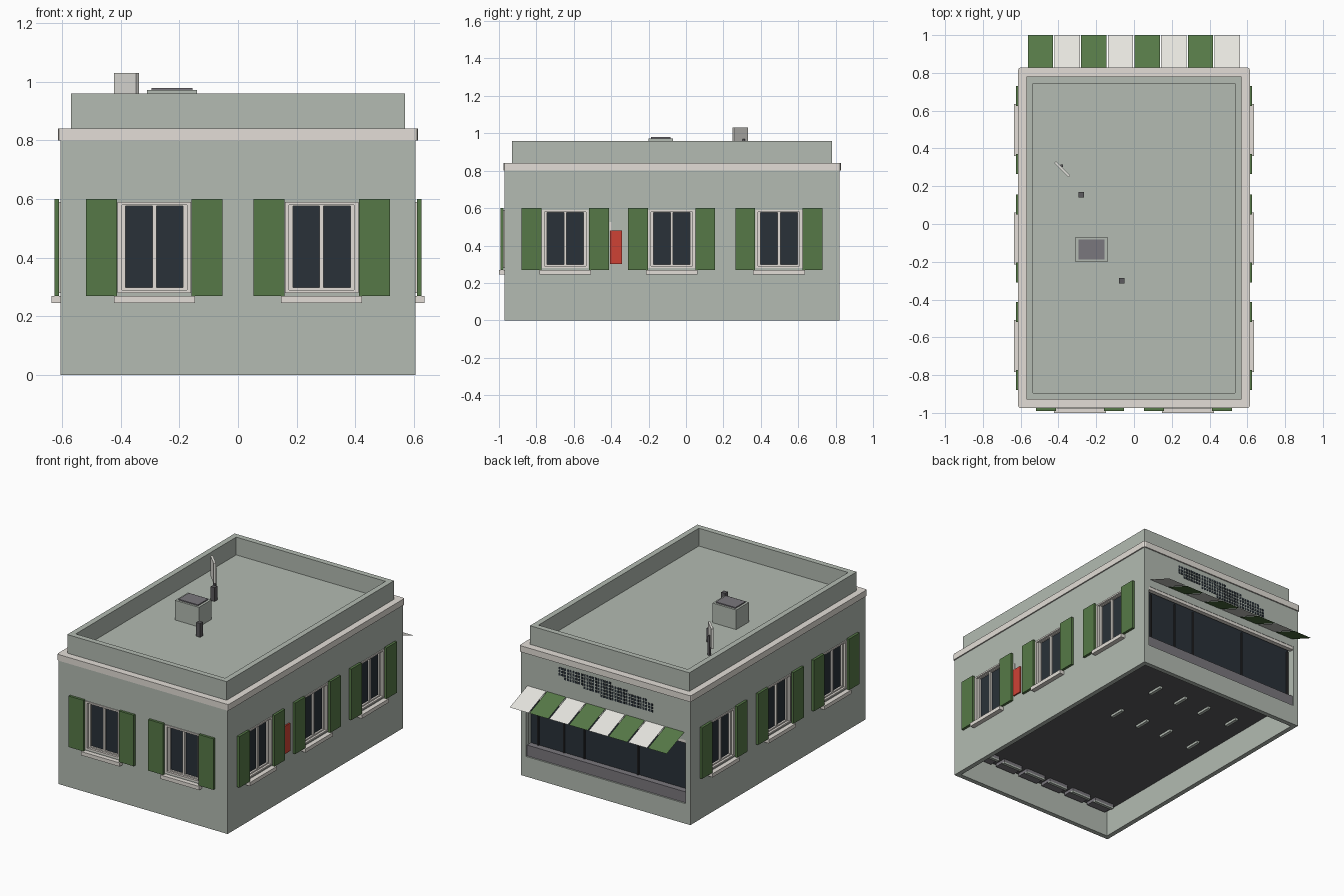
import bpy, bmesh
from math import radians
from mathutils import Matrix

cube = bpy.data.objects.get("Cube")
if cube:
    bpy.data.objects.remove(cube, do_unlink=True)


def material(name, rgb):
    lin = [((c / 255 + 0.055) / 1.055) ** 2.4 for c in rgb] + [1]
    m = bpy.data.materials.new(name)
    m.use_nodes = True
    m.diffuse_color = lin
    m.node_tree.nodes["Principled BSDF"].inputs["Base Color"].default_value = lin
    return m


WALL = material("wall grey green", (179, 187, 178))
TRIM = material("warm stone", (227, 222, 215))
GREEN = material("leaf green", (86, 121, 71))
WHITE = material("awning white", (230, 229, 223))
GLASS = material("dark glass", (41, 49, 56))
RED = material("red", (207, 66, 53))
DARK = material("frame charcoal", (48, 48, 50))
GREY = material("metal grey", (122, 119, 125))
PIPE = material("pipe grey", (92, 91, 94))


def boxes(name, spans, mat, matrix=Matrix()):
    """One object from several (x0, x1, y0, y1, z0, z1) boxes."""
    bm = bmesh.new()
    for x0, x1, y0, y1, z0, z1 in spans:
        size = Matrix.Diagonal((x1 - x0, y1 - y0, z1 - z0, 1))
        mid = Matrix.Translation(((x0 + x1) / 2, (y0 + y1) / 2, (z0 + z1) / 2))
        bmesh.ops.create_cube(bm, size=1, matrix=matrix @ mid @ size)
    mesh = bpy.data.meshes.new(name)
    bm.to_mesh(mesh)
    bm.free()
    mesh.materials.append(mat)
    ob = bpy.data.objects.new(name, mesh)
    bpy.context.collection.objects.link(ob)
    return ob


def ring(x, y0, y1, t, z0, z1):
    """Four walls of thickness t around a rectangle."""
    return [(-x, x, y0, y0 + t, z0, z1), (-x, x, y1 - t, y1, z0, z1),
            (-x, -x + t, y0 + t, y1 - t, z0, z1), (x - t, x, y0 + t, y1 - t, z0, z1)]


def cut(target, cutter):
    cutter.hide_render = True
    cutter.hide_viewport = True
    cutter.display_type = 'WIRE'
    mod = target.modifiers.new("Opening", 'BOOLEAN')
    mod.object = cutter
    mod.solver = 'EXACT'


HALF, FRONT, BACK = 0.605, -0.97, 0.82

# Walls, hollow inside and open underneath
walls = boxes("walls", [(-HALF, HALF, FRONT, BACK, 0, 0.82)], WALL)
cut(walls, boxes("interior_cutter",
                 [(-HALF + .03, HALF - .03, FRONT + .03, BACK - .03, -.1, .79)], WALL))
cut(walls, boxes("shopfront_cutter", [(-.57, .57, .7, .9, .13, .54)], WALL))

# Floor with fittings seen underneath
boxes("floor", [(-HALF + .025, HALF - .025, FRONT + .025, BACK - .035, .17, .19)], PIPE)
boxes("floor_bars", [(x - .01, x + .01, y - .05, y + .05, .155, .17)
                     for x in (.147, -.05, -.235, -.45) for y in (.02, .38)], WALL)
steps = [-.48 + .18 * i for i in range(6)]
boxes("bench_bases", [(x - .07, x + .07, -.93, -.85, .15, .17) for x in steps], GREY)
boxes("bench_bars", [(x - .07, x + .07, -.87, -.85, .14, .15) for x in steps], WALL)

# Cornice with softened corners
cornice = boxes("cornice", [(-HALF - .008, HALF + .008, FRONT - .005, BACK + .008, .80, .84)], TRIM)
bm = bmesh.new()
bm.from_mesh(cornice.data)
upright = [e for e in bm.edges if abs(e.verts[0].co.z - e.verts[1].co.z) > .01]
bmesh.ops.bevel(bm, geom=upright, offset=.012, segments=2, affect='EDGES', profile=.5)
bm.to_mesh(cornice.data)
bm.free()

# Parapet and roof
boxes("parapet", ring(.57, -.93, .78, .036, .83, .96), WALL)
boxes("roof", [(-.55, .55, -.91, .76, .82, .845)], WALL)
boxes("roof_vent", [(-.31, -.14, -.2, -.07, .84, .972)], WALL)
boxes("vent_grille", [(-.295, -.155, -.187, -.083, .97, .979)], GREY)
boxes("roof_pipes", [(x - .014, x + .014, y - .014, y + .014, .84, .935)
                     for x, y in ((-.28, .155), (-.065, -.3))], PIPE)
dish = Matrix.Translation((-.38, .29, 0)) @ Matrix.Rotation(radians(-45), 4, 'Z')
boxes("antenna_panel", [(-.053, .053, -.007, .007, .90, 1.03)], WHITE, dish)
boxes("antenna_post", [(-.39, -.376, .301, .315, .84, .97)], PIPE)


def window(label, x, y, angle):
    """Window facing local -y, its wall surface at local y = 0."""
    place = Matrix.Translation((x, y, 0)) @ Matrix.Rotation(radians(angle), 4, 'Z')
    w, lo, hi = .125, .28, .59
    cut(walls, boxes(label + "_cutter", [(-w, w, -.1, .1, lo, hi)], WALL, place))
    boxes(label + "_frame", [
        (-w, -w + .014, -.006, .04, lo, hi), (w - .014, w, -.006, .04, lo, hi),
        (-w, w, -.006, .04, hi - .01, hi), (-w, w, -.006, .04, lo, lo + .01),
        # Two sashes inside the outer frame
        (-.111, -.098, .008, .03, lo, hi), (.098, .111, .008, .03, lo, hi),
        (-.007, .007, .008, .03, lo, hi),
        (-.111, .111, .008, .03, lo, .298), (-.111, .111, .008, .03, .576, hi)], TRIM, place)
    boxes(label + "_glass", [(-.11, .11, .02, .025, lo, hi)], GLASS, place)
    boxes(label + "_sill", [(-.138, .138, -.03, .01, .246, .27)], TRIM, place)
    boxes(label + "_shutters", [(s * .18 - .053, s * .18 + .053, -.021, -.005, .27, .60)
                                for s in (-1, 1)], GREEN, place)


for i, x in enumerate((-.285, .285)):
    window(f"front_window_{i + 1}", x, FRONT, 0)
for i, y in enumerate((-.646, -.077, .497)):
    window(f"left_window_{i + 1}", HALF, y, 90)
    window(f"right_window_{i + 1}", -HALF, y, -90)

# Red wall cabinet
boxes("wall_cabinet", [(HALF, HALF + .009, -.405, -.343, .30, .48)], RED)
boxes("cabinet_tag", [(HALF, HALF + .005, -.408, -.398, .48, .525)], TRIM)

# Shopfront
boxes("shop_glass", [(-.57, .57, .765, .77, .18, .54)], GLASS)
boxes("shop_mullions", [(x - .005, x + .005, .768, .778, .2, .52)
                        for x in (-.56, -.2, .185, .33, .515)], DARK)
boxes("shop_base", [(-.57, .57, .76, .81, .13, .20)], GREY)
boxes("shop_lintel", [(-.57, .57, .79, BACK - .002, .52, .54)], TRIM)

# Awning of eight thin alternating panels
for i in range(8):
    x0 = -.562 + .1412 * i
    mesh = bpy.data.meshes.new("awning_panel")
    mesh.from_pydata([(x0, BACK, .59), (x0 + .134, BACK, .59),
                      (x0 + .134, 1, .518), (x0, 1, .518)], [], [(0, 3, 2, 1)])
    mesh.materials.append(WHITE if i % 2 else GREEN)
    ob = bpy.data.objects.new(f"awning_panel_{i + 1}", mesh)
    bpy.context.collection.objects.link(ob)

# Perforated panel above the awning
holes = []
for i in range(34):
    for j in range(6):
        x, z = -.33 + .02 * i, .665 + .02 * j
        if abs((x + .33) / .66 - (z - .665) / .1) < .55:
            holes.append((x - .007, x + .007, BACK, BACK + .002, z - .007, z + .007))
boxes("panel_perforations", holes, GLASS)
